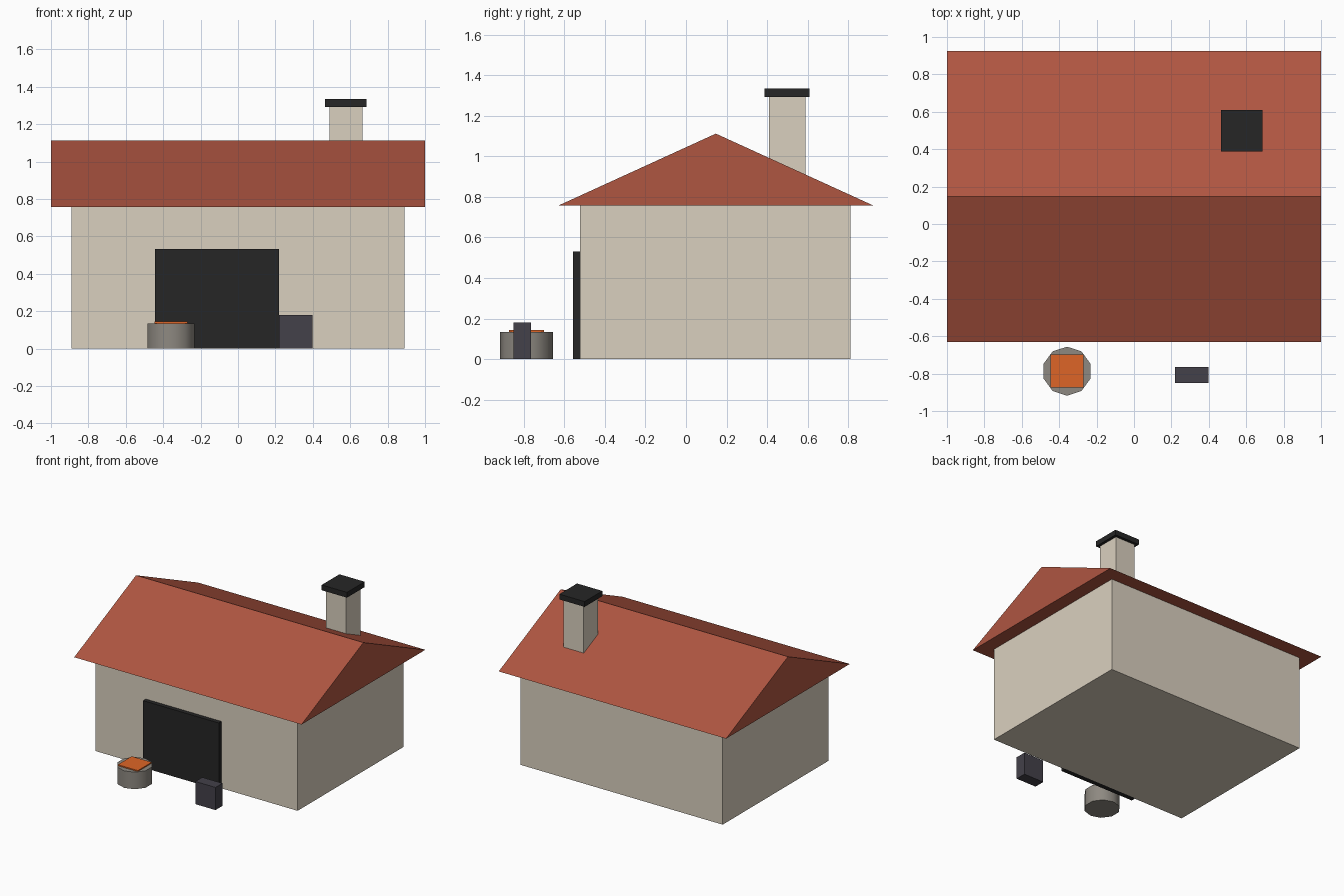
import bpy
import bmesh
import math

if "Cube" in bpy.data.objects:
    bpy.data.objects.remove(bpy.data.objects["Cube"])


def material(name, r, g, b):
    m = bpy.data.materials.new(name)
    m.diffuse_color = (r, g, b, 1)
    m.use_nodes = True
    m.node_tree.nodes["Principled BSDF"].inputs["Base Color"].default_value = m.diffuse_color
    return m


PLASTER = material("plaster", 0.70, 0.63, 0.52)
TILE = material("red_tile", 0.43, 0.092, 0.053)
SOOT = material("soot_black", 0.019, 0.019, 0.019)
STONE = material("grey_stone", 0.27, 0.25, 0.22)
EMBER = material("ember_orange", 0.73, 0.13, 0.02)
IRON = material("iron", 0.056, 0.052, 0.067)


def add_object(name, bm, mat):
    bmesh.ops.recalc_face_normals(bm, faces=bm.faces)
    mesh = bpy.data.meshes.new(name)
    bm.to_mesh(mesh)
    bm.free()
    mesh.materials.append(mat)
    obj = bpy.data.objects.new(name, mesh)
    bpy.context.collection.objects.link(obj)
    return obj


def box(name, x, y, z, mat):
    """Box from (min, max) ranges on each axis."""
    bm = bmesh.new()
    bmesh.ops.create_cube(bm, size=1)
    for v in bm.verts:
        v.co = [(lo + hi) / 2 + c * (hi - lo) for c, (lo, hi) in zip(v.co, (x, y, z))]
    return add_object(name, bm, mat)


# Building body and door
box("walls", (-0.89, 0.89), (-0.522, 0.81), (0, 0.757), PLASTER)
box("door", (-0.445, 0.22), (-0.556, -0.515), (0, 0.532), SOOT)

# Gable roof: triangular profile extruded along x
bm = bmesh.new()
profile = [(-0.63, 0.757), (0.925, 0.757), (0.147, 1.112)]
gable = bm.faces.new([bm.verts.new((-1, y, z)) for y, z in profile])
ends = bmesh.ops.extrude_face_region(bm, geom=[gable])["geom"]
bmesh.ops.translate(bm, vec=(2, 0, 0),
                    verts=[g for g in ends if isinstance(g, bmesh.types.BMVert)])
add_object("roof", bm, TILE)

# Chimney and its cap
box("chimney", (0.488, 0.665), (0.41, 0.588), (0.80, 1.293), PLASTER)
box("chimney_cap", (0.465, 0.687), (0.388, 0.61), (1.293, 1.335), SOOT)

# Round stone hearth with a bed of embers
bpy.ops.mesh.primitive_cylinder_add(vertices=10, radius=0.131, depth=0.135,
                                    location=(-0.358, -0.787, 0.0675))
hearth = bpy.context.object
hearth.name = "hearth"
hearth.data.materials.append(STONE)
bpy.ops.object.shade_smooth_by_angle(angle=math.radians(45))
box("embers", (-0.446, -0.27), (-0.873, -0.699), (0.125, 0.144), EMBER)

# Iron block beside the door
box("iron_block", (0.22, 0.398), (-0.851, -0.764), (0, 0.18), IRON)
